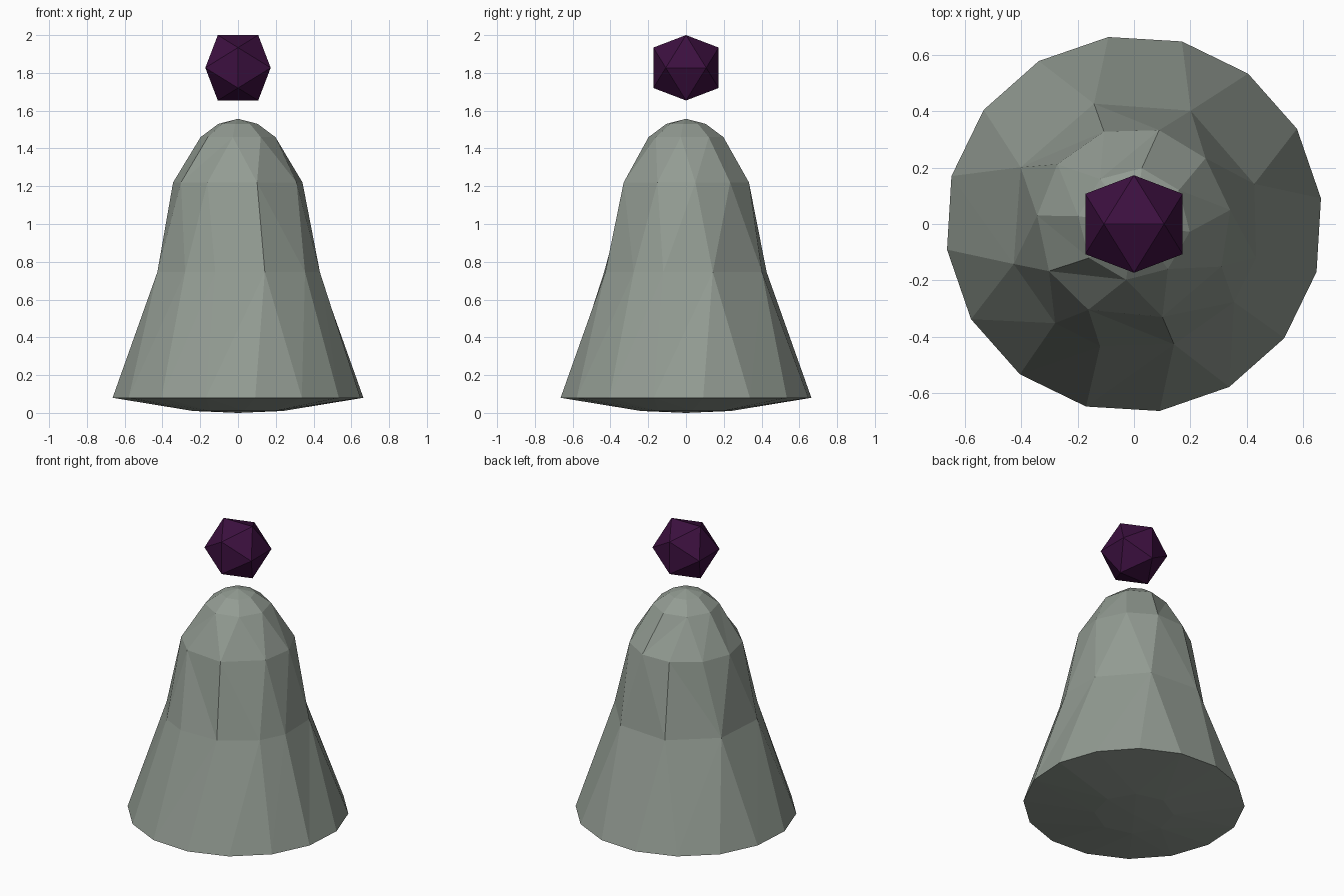
import bpy, bmesh
from math import sin, cos, radians

if "Cube" in bpy.data.objects:
    bpy.data.objects.remove(bpy.data.objects["Cube"])


def finish(bm, name, color):
    bmesh.ops.recalc_face_normals(bm, faces=bm.faces[:])
    me = bpy.data.meshes.new(name)
    bm.to_mesh(me)
    bm.free()
    mat = bpy.data.materials.new(name + "_material")
    mat.diffuse_color = (*color, 1)
    mat.use_nodes = True
    mat.node_tree.nodes["Principled BSDF"].inputs["Base Color"].default_value = mat.diffuse_color
    me.materials.append(mat)
    ob = bpy.data.objects.new(name, me)
    bpy.context.collection.objects.link(ob)
    return ob


def ring(bm, angles, r, z):
    return [(a, bm.verts.new((r * cos(radians(a)), r * sin(radians(a)), z))) for a in angles]


def even(n, start):
    return [start + i * 360 / n for i in range(n)]


def wrap(d):
    return abs((d + 180) % 360 - 180)


def stitch(bm, low, high, shift):
    """Join two rings of different counts with triangles; shift is the twist in degrees."""
    n, m = len(low), len(high)
    gap = lambda i, j: wrap(low[i % n][0] + shift - high[j % m][0])
    i0, j0 = min(((i, j) for i in range(n) for j in range(m)), key=lambda p: gap(*p))
    i = j = 0
    while i < n or j < m:
        a, b = low[(i0 + i) % n][1], high[(j0 + j) % m][1]
        step_low = j == m or (i < n and gap(i0 + i + 1, j0 + j) <= gap(i0 + i, j0 + j + 1))
        if step_low:
            i += 1
            c = low[(i0 + i) % n][1]
        else:
            j += 1
            c = high[(j0 + j) % m][1]
        bm.faces.new((a, c, b))


def cap(bm, rim, z):
    tip = bm.verts.new((0, 0, z))
    for k in range(len(rim)):
        bm.faces.new((rim[k][1], rim[(k + 1) % len(rim)][1], tip))


# Twisted bell-shaped body: rings from the shallow underside to the crown
bm = bmesh.new()
waist = [18.4, 63.4, 108.4, 153.4, 198.4, 231.5, 254.5, 288.4, 322, 344.5]
shoulder = [8.3, 42.6, 75, 108, 142, 175, 209, 242, 287, 334]
rings = [
    ring(bm, even(8, 7.8), 0.24, 0.01),
    ring(bm, even(16, 7.8), 0.67, 0.08),
    ring(bm, waist, 0.45, 0.745),
    ring(bm, shoulder, 0.345, 1.22),
    ring(bm, even(8, 37), 0.2, 1.46),
    ring(bm, even(8, 37), 0.105, 1.53),
]
for k, shift in enumerate((0, 13, -9, 18, 0)):
    stitch(bm, rings[k], rings[k + 1], shift)
cap(bm, rings[0], 0)
cap(bm, rings[-1], 1.557)
finish(bm, "twisted_body", (0.29, 0.33, 0.29))

# Floating icosahedron gem
bm = bmesh.new()
a, b = 0.107, 0.173
for s in (-1, 1):
    for t in (-1, 1):
        for p in ((s * a, 0, t * b), (s * b, t * a, 0), (0, s * b, t * a)):
            bm.verts.new(p)
bmesh.ops.convex_hull(bm, input=bm.verts[:])
gem = finish(bm, "floating_gem", (0.045, 0.005, 0.05))
gem.location.z = 1.827
